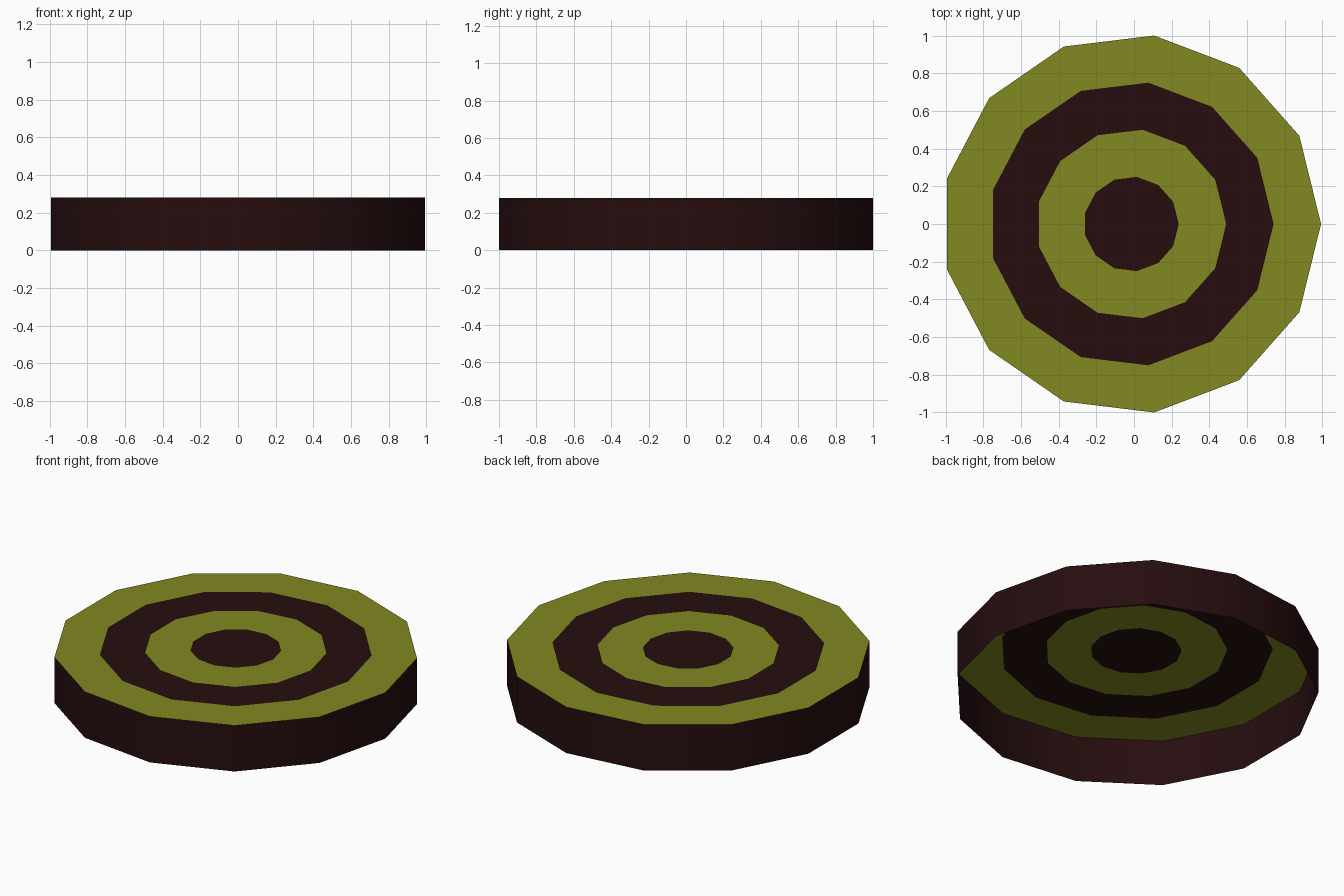
import bpy, bmesh
from math import cos, sin, pi

if "Cube" in bpy.data.objects:
    bpy.data.objects.remove(bpy.data.objects["Cube"])

SIDES = 13
HEIGHT = 0.28
RADIUS = 1.0073
CENTRE_X = -0.0146   # centres the odd-sided outline on x = 0


def material(name, colour):
    mat = bpy.data.materials.new(name)
    mat.diffuse_color = (*colour, 1)
    mat.use_nodes = True
    mat.node_tree.nodes["Principled BSDF"].inputs["Base Color"].default_value = mat.diffuse_color
    return mat


olive = material("olive", (0.22, 0.25, 0.015))
maroon = material("dark_maroon", (0.019, 0.004, 0.0045))


def loop(bm, radius, z):
    return [bm.verts.new((CENTRE_X + radius * cos(2 * pi * i / SIDES),
                          radius * sin(2 * pi * i / SIDES), z))
            for i in range(SIDES)]


def band(name, lower, upper, mat, smooth=False):
    """Strip between two (radius, z) loops; a zero upper radius fills the disc."""
    bm = bmesh.new()
    a = loop(bm, *lower)
    if upper[0] == 0:
        bm.faces.new(a)
    else:
        b = loop(bm, *upper)
        for i in range(SIDES):
            j = (i + 1) % SIDES
            bm.faces.new((a[i], a[j], b[j], b[i]))
    for face in bm.faces:
        face.smooth = smooth
    mesh = bpy.data.meshes.new(name)
    bm.to_mesh(mesh)
    bm.free()
    mesh.materials.append(mat)
    obj = bpy.data.objects.new(name, mesh)
    bpy.context.collection.objects.link(obj)


# Side wall, open underneath
band("side_wall", (RADIUS, 0), (RADIUS, HEIGHT), maroon, smooth=True)

# Target rings on the top, from the rim inwards
names = ["outer_ring", "middle_ring", "inner_ring", "centre_disc"]
for k, name in enumerate(names):
    outer = RADIUS * (4 - k) / 4
    inner = RADIUS * (3 - k) / 4
    band(name, (outer, HEIGHT), (inner, HEIGHT), maroon if k % 2 else olive)
